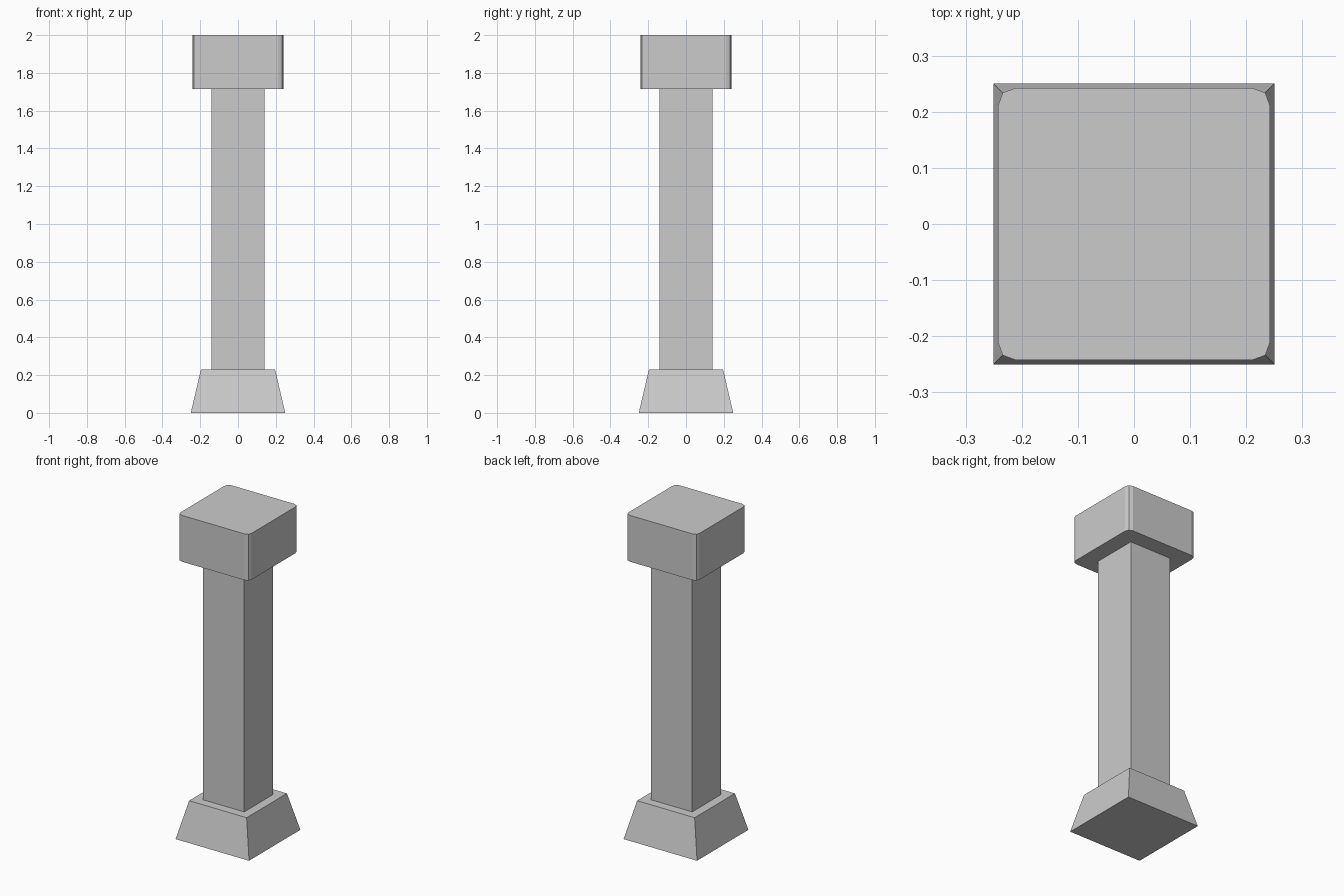
import bpy, bmesh

if "Cube" in bpy.data.objects:
    bpy.data.objects.remove(bpy.data.objects["Cube"])


def square(h):
    return [(-h, -h), (h, -h), (h, h), (-h, h)]


def soft_square(h, flat, corner):
    # square outline with each corner cut in two facets
    pts = []
    x, y = 1, 0
    for _ in range(4):
        for along, side in ((h, flat), (corner, corner), (flat, h)):
            # rotate the first corner into each quadrant
            pts.append((along * x - side * y, along * y + side * x))
        x, y = -y, x
    return pts


def loft(name, bottom, top, z0, z1):
    bm = bmesh.new()
    low = [bm.verts.new((x, y, z0)) for x, y in bottom]
    high = [bm.verts.new((x, y, z1)) for x, y in top]
    n = len(low)
    bm.faces.new(low[::-1])
    bm.faces.new(high)
    for i in range(n):
        j = (i + 1) % n
        bm.faces.new((low[i], low[j], high[j], high[i]))
    mesh = bpy.data.meshes.new(name)
    bm.to_mesh(mesh)
    bm.free()
    obj = bpy.data.objects.new(name, mesh)
    bpy.context.collection.objects.link(obj)
    return obj


# Tapered foot
loft("base", square(0.25), square(0.196), 0.0, 0.23)

# Square column
loft("shaft", square(0.141), square(0.141), 0.23, 1.715)

# Block on top with softened upright corners
cap = soft_square(0.242, 0.212, 0.234)
loft("capital", cap, cap, 1.715, 2.0)
